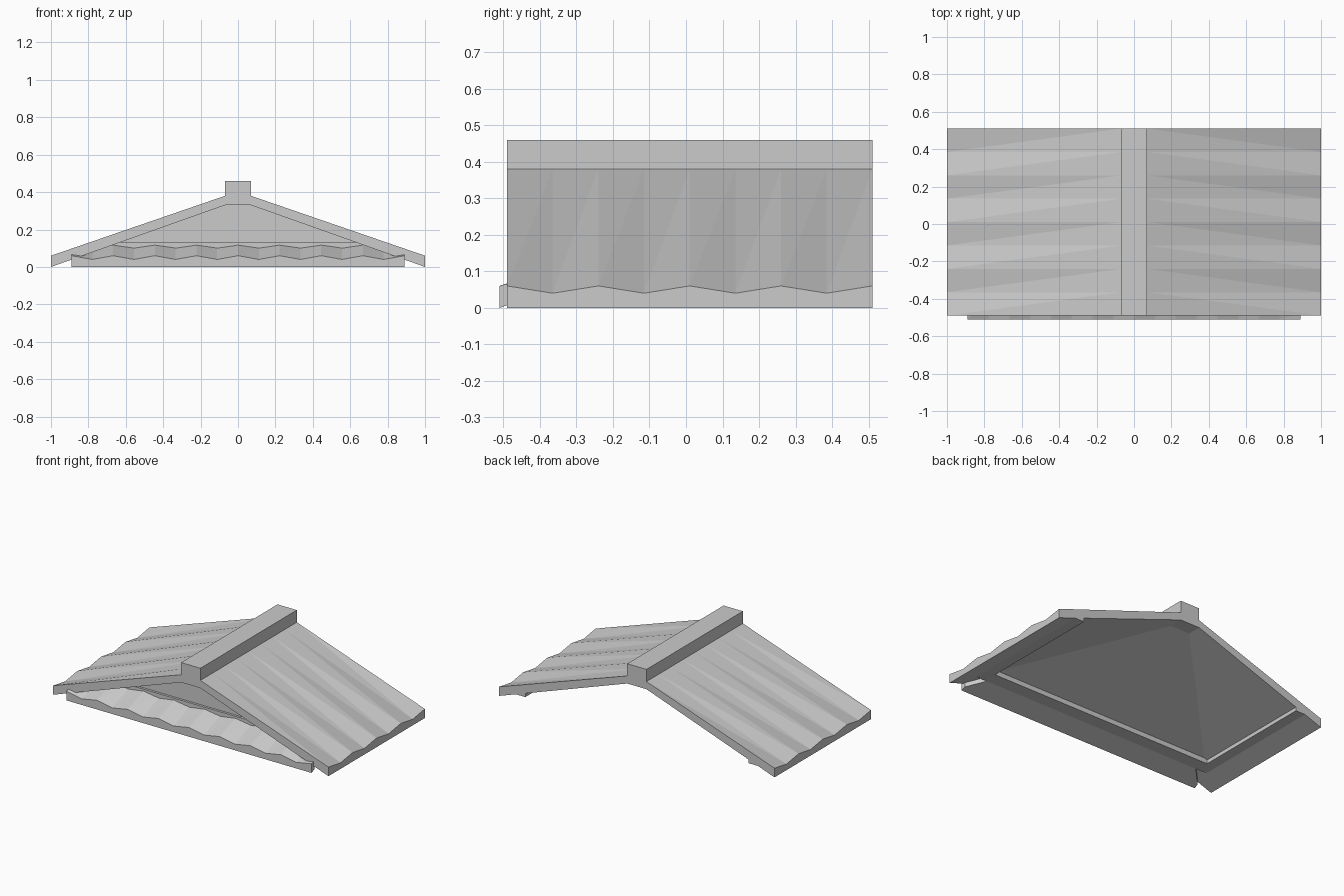
import bpy
import bmesh

cube = bpy.data.objects.get("Cube")
if cube:
    bpy.data.objects.remove(cube, do_unlink=True)

grey = bpy.data.materials.new("light_grey")
grey.use_nodes = True
colour = (0.6, 0.6, 0.6, 1)
grey.diffuse_color = colour
grey.node_tree.nodes["Principled BSDF"].inputs["Base Color"].default_value = colour

FRONT, BACK = -0.49, 0.51      # ends of the main roof
RIDGE_X, RIDGE_Z = 0.07, 0.38  # where the slopes meet the ridge cap
PITCH = 0.355                  # rise of the undersides
SKIRT_Y, WALL_Y = -0.51, -0.33


def make(name, verts, faces):
    bm = bmesh.new()
    vs = [bm.verts.new(v) for v in verts]
    for f in faces:
        bm.faces.new([vs[i] for i in f])
    bmesh.ops.recalc_face_normals(bm, faces=bm.faces)
    mesh = bpy.data.meshes.new(name)
    bm.to_mesh(mesh)
    bm.free()
    mesh.materials.append(grey)
    obj = bpy.data.objects.new(name, mesh)
    bpy.context.collection.objects.link(obj)
    return obj


def prism(name, profile, place, start, end):
    """Extrude a profile between two stations; place maps (a, z, s) to x, y, z."""
    n = len(profile)
    verts = [place(a, z, s) for s in (start, end) for a, z in profile]
    faces = [range(n), range(n, 2 * n)]
    faces += [(i, (i + 1) % n, n + (i + 1) % n, n + i) for i in range(n)]
    return make(name, verts, faces)


def along_y(a, z, s):
    return (a, s, z)


def along_x(a, z, s):
    return (s, a, z)


def corrugated_slab(name, columns):
    """Each column holds eave top, inner top, inner bottom, eave bottom."""
    verts = [p for col in columns for p in col]
    faces = [range(4), range(len(verts) - 4, len(verts))]
    for c in range(len(columns) - 1):
        a, b = 4 * c, 4 * c + 4
        faces += [(a, b, b + 1), (a, b + 1, a + 1)]
        faces += [(a + i, b + i, b + (i + 1) % 4, a + (i + 1) % 4) for i in (1, 2, 3)]
    return make(name, verts, faces)


# Main roof slopes: wavy at the eaves, flat at the ridge
for side, label in ((1, "left"), (-1, "right")):
    columns = []
    for i in range(9):
        y = FRONT + (BACK - FRONT) * i / 8
        top = 0.04 if i % 2 else 0.06
        columns.append([(side, y, top), (side * RIDGE_X, y, RIDGE_Z),
                        (side * RIDGE_X, y, 0.33), (side, y, 0)])
    corrugated_slab(label + "_roof_slope", columns)

    # Batten under each eave
    batten = [(side * 0.88, 0.043), (side * 0.81, 0.043), (side * 0.81, 0.069)]
    prism(label + "_eave_batten", batten, along_y, -0.389, BACK)

# Ridge cap
cap = [(-RIDGE_X, 0.33), (RIDGE_X, 0.33), (RIDGE_X, 0.46), (-RIDGE_X, 0.46)]
prism("ridge_cap", cap, along_y, FRONT, BACK)

# Front skirt roof, trimmed where it runs into the main slopes
columns = []
for i in range(17):
    x = 0.89 * (i / 8 - 1)
    wave = -0.01 if i % 2 else 0.01
    depth = min(WALL_Y - SKIRT_Y, 0.92 - abs(x))
    inner = SKIRT_Y + depth
    columns.append([(x, SKIRT_Y, 0.05 + wave),
                    (x, inner, 0.05 + PITCH * depth + wave * 0.8),
                    (x, inner, PITCH * depth), (x, SKIRT_Y, 0)])
corrugated_slab("front_skirt_roof", columns)

# Batten under the front skirt
prism("front_eave_batten", [(-0.389, 0.043), (-0.3, 0.043), (-0.3, 0.075)],
      along_x, -0.81, 0.81)

# Gable wall, with a sloped ceiling behind it rising to the ridge
base_z = PITCH * (WALL_Y - SKIRT_Y)
base_x = 1 - base_z / PITCH
back_y = SKIRT_Y + 0.33 / PITCH
verts = []
for s in (-1, 1):
    verts += [(s * base_x, WALL_Y, base_z), (s * RIDGE_X, WALL_Y, 0.33),
              (s * RIDGE_X, back_y, 0.33)]
make("gable_wall", verts,
     [(0, 1, 2), (3, 4, 5), (0, 3, 4, 1), (1, 4, 5, 2), (2, 5, 3, 0)])

# Sill along the foot of the gable
prism("gable_sill", [(-0.72, 0.1), (0.72, 0.1), (0.64, 0.13), (-0.64, 0.13)],
      along_y, WALL_Y - 0.015, WALL_Y)
